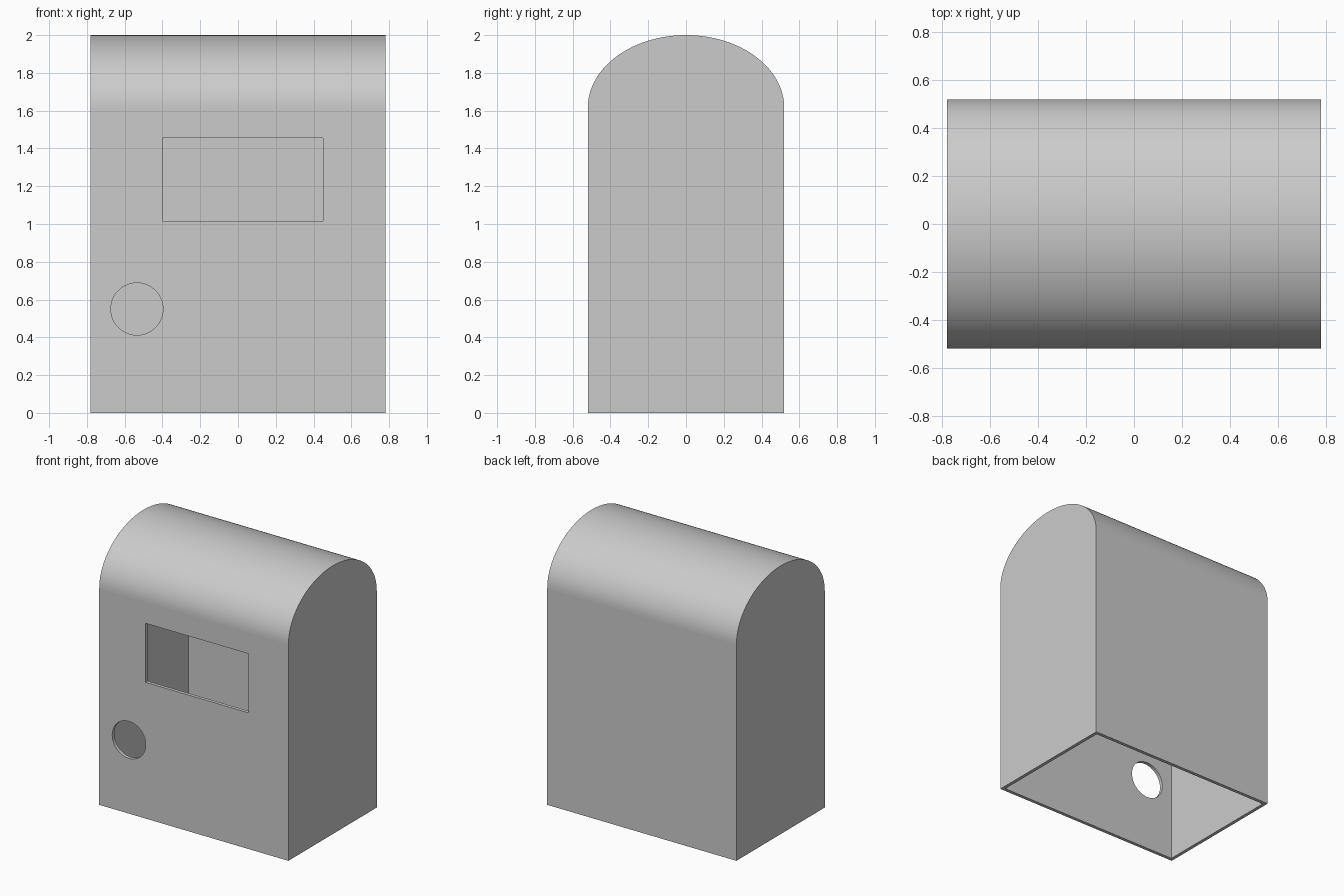
import bpy, bmesh, math
from mathutils import Matrix

cube = bpy.data.objects.get("Cube")
if cube:
    bpy.data.objects.remove(cube, do_unlink=True)

WIDTH, DEPTH, HEIGHT = 1.56, 1.04, 2.0
SPRING = 1.615      # height where the arched roof begins
WALL = 0.025
SEGMENTS = 64

grey = bpy.data.materials.new("plain_grey")
grey.use_nodes = True
grey.diffuse_color = (0.6, 0.6, 0.6, 1)
grey.node_tree.nodes["Principled BSDF"].inputs["Base Color"].default_value = grey.diffuse_color


def make_object(name, bm):
    bmesh.ops.recalc_face_normals(bm, faces=bm.faces)
    mesh = bpy.data.meshes.new(name)
    bm.to_mesh(mesh)
    bm.free()
    mesh.materials.append(grey)
    obj = bpy.data.objects.new(name, mesh)
    bpy.context.collection.objects.link(obj)
    return obj


def arched_block(name, inset, bottom):
    """Arch profile in the yz plane, extruded along x."""
    half, rise = DEPTH / 2 - inset, HEIGHT - SPRING - inset
    profile = [(-half, bottom), (half, bottom)]
    for i in range(SEGMENTS + 1):
        a = math.pi * i / SEGMENTS
        profile.append((half * math.cos(a), SPRING + rise * math.sin(a)))
    length = WIDTH - 2 * inset
    bm = bmesh.new()
    end = bm.faces.new([bm.verts.new((-length / 2, y, z)) for y, z in profile])
    side = bmesh.ops.extrude_face_region(bm, geom=[end])
    moved = [v for v in side["geom"] if isinstance(v, bmesh.types.BMVert)]
    bmesh.ops.translate(bm, verts=moved, vec=(length, 0, 0))
    return make_object(name, bm)


def cut(target, cutter):
    mod = target.modifiers.new("cut", 'BOOLEAN')
    mod.operation, mod.solver, mod.object = 'DIFFERENCE', 'EXACT', cutter
    bpy.context.view_layer.objects.active = target
    bpy.ops.object.modifier_apply(modifier=mod.name)
    bpy.data.objects.remove(cutter, do_unlink=True)


# Hollow shell, open underneath
shell = arched_block("arched_housing", 0, 0)
cut(shell, arched_block("cavity_cutter", WALL, -0.1))

# Rectangular window through the front wall
bm = bmesh.new()
bmesh.ops.create_cube(bm, size=1, matrix=Matrix.Translation((0.025, -DEPTH / 2, 1.235))
                      @ Matrix.Diagonal((0.85, 0.2, 0.44, 1)))
cut(shell, make_object("window_cutter", bm))

# Round hole low on the front wall
bm = bmesh.new()
bmesh.ops.create_cone(bm, cap_ends=True, segments=64, radius1=0.138, radius2=0.138, depth=0.2,
                      matrix=Matrix.Translation((-0.535, -DEPTH / 2, 0.55))
                      @ Matrix.Rotation(math.pi / 2, 4, 'X'))
cut(shell, make_object("hole_cutter", bm))

# Smooth roof, with a crease where it meets the flat walls
bpy.ops.object.select_all(action='DESELECT')
shell.select_set(True)
bpy.context.view_layer.objects.active = shell
bpy.ops.object.shade_smooth_by_angle(angle=math.radians(30))
for edge in shell.data.edges:
    if all(abs(shell.data.vertices[i].co.z - SPRING) < 0.001 for i in edge.vertices):
        edge.use_edge_sharp = True
